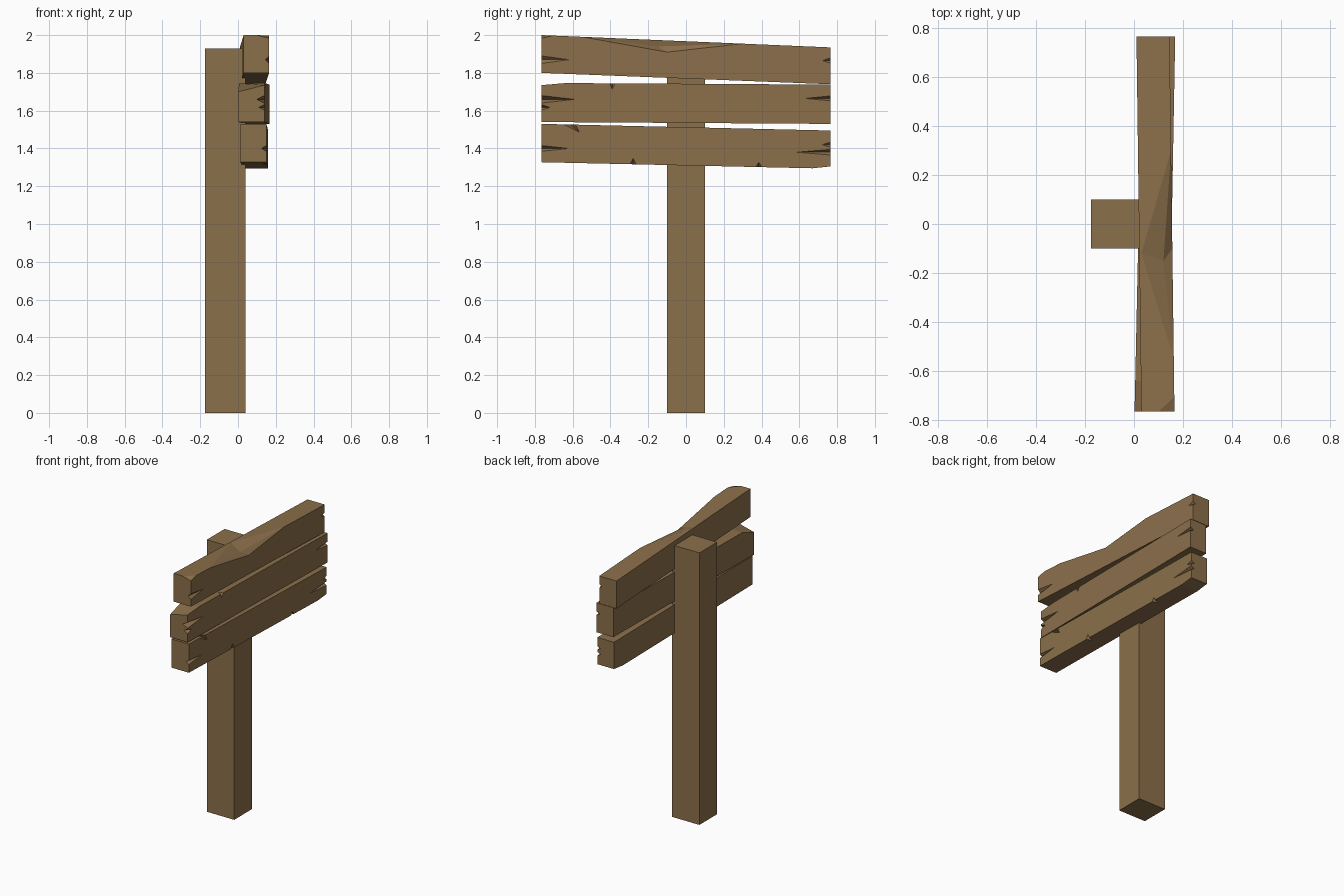
import bpy, bmesh
from mathutils import Vector as V

if "Cube" in bpy.data.objects:
    bpy.data.objects.remove(bpy.data.objects["Cube"])

wood = bpy.data.materials.new("wood")
wood.diffuse_color = (0.26, 0.16, 0.07, 1)
wood.use_nodes = True
wood.node_tree.nodes["Principled BSDF"].inputs["Base Color"].default_value = wood.diffuse_color


def make(name, bm):
    bmesh.ops.recalc_face_normals(bm, faces=bm.faces)
    me = bpy.data.meshes.new(name)
    bm.to_mesh(me)
    bm.free()
    ob = bpy.data.objects.new(name, me)
    bpy.context.collection.objects.link(ob)
    return ob


def hull(name, pts):
    bm = bmesh.new()
    for p in pts:
        bm.verts.new(p)
    bmesh.ops.convex_hull(bm, input=bm.verts[:])
    return make(name, bm)


def board(name, sections):
    """Loft of box sections: (y, x back, x front, z bottom, z top back, z top front)."""
    bm = bmesh.new()
    rings = [[bm.verts.new(p) for p in ((a, y, z0), (b, y, z0), (b, y, zf), (a, y, zb))]
             for y, a, b, z0, zb, zf in sections]
    for r, s in zip(rings, rings[1:]):
        for i in range(4):
            j = (i + 1) % 4
            bm.faces.new((r[i], r[j], s[j], s[i]))
    bm.faces.new(rings[0])
    bm.faces.new(rings[-1])
    ob = make(name, bm)
    ob.data.materials.append(wood)
    return ob


def cut(ob, pts):
    c = hull("cutter", pts)
    m = ob.modifiers.new("chip", 'BOOLEAN')
    m.operation, m.solver, m.object = 'DIFFERENCE', 'EXACT', c
    bpy.context.view_layer.objects.active = ob
    bpy.ops.object.modifier_apply(modifier=m.name)
    bpy.data.objects.remove(c)


def notch(ob, tip, deep, e1, e2):
    """Wedge on an edge: tip on the front face, deep on the adjoining face."""
    tip, deep, e1, e2 = V(tip), V(deep), V(e1), V(e2)
    cut(ob, (tip, deep, e1, e2, e1 + e2 - (tip + deep) / 2))


END = 0.765


def end_crack(ob, fx, s, z, h, tip_y, depth):
    e = s * END
    notch(ob, (fx(tip_y), tip_y, z), (fx(e) - depth, e, z),
          (fx(e), e, z - h), (fx(e), e, z + h))


def front(x0, x1):
    return lambda y: x0 + (x1 - x0) * (y + END) / (2 * END)


# Post
post = hull("post", [(x, y, z) for x in (-0.175, 0.04) for y in (-0.1, 0.1) for z in (0, 1.93)])
post.data.materials.append(wood)

# Top board with a long split along its upper front edge
f = front(0.165, 0.145)
top = board("top_board", [(-END, 0.03, f(-END), 1.80, 2.0, 2.0),
                          (END, 0.01, f(END), 1.74, 1.935, 1.935)])
tz = lambda y: 1.9675 - 0.0425 * y
p1, p2 = (f(-0.55), -0.55, tz(-0.55)), (f(0.3), 0.3, tz(0.3))
p3, q = (f(-0.1), -0.1, 1.91), (0.12, -0.15, 1.94)
b, up = (0.03, -0.12, tz(-0.12)), (0.25, -0.1, 2.1)
cut(top, (p1, p2, q, b, up))
cut(top, (p1, p2, p3, q, up))
cut(top, ((0.10, -END, 2.0), (0.165, -0.70, 1.998), (0.165, -END, 1.983), (0.2, -0.8, 2.05)))
end_crack(top, f, -1, 1.87, 0.02, -0.62, 0.02)
end_crack(top, f, 1, 1.865, 0.014, 0.722, 0.02)

# Middle board
f = front(0.14, 0.168)
mid = board("middle_board", [(-END, 0.002, f(-END), 1.54, 1.70, 1.735),
                             (-0.64, 0.005, f(-0.64), 1.539, 1.744, 1.746),
                             (END, 0.035, f(END), 1.53, 1.738, 1.738)])
end_crack(mid, f, -1, 1.66, 0.02, -0.59, 0.04)
end_crack(mid, f, -1, 1.617, 0.015, -0.72, 0.03)
end_crack(mid, f, 1, 1.665, 0.013, 0.63, 0.03)
notch(mid, (f(-0.39), -0.39, 1.715), (0.115, -0.39, 1.745),
      (f(-0.405), -0.405, 1.745), (f(-0.375), -0.375, 1.745))

# Bottom board
f = front(0.15, 0.16)
low = board("bottom_board", [(-END, 0.012, f(-END), 1.327, 1.53, 1.53),
                             (0.67, 0.028, f(0.67), 1.295, 1.497, 1.497),
                             (END, 0.03, f(END), 1.305, 1.495, 1.495)])
end_crack(low, f, -1, 1.40, 0.015, -0.62, 0.025)
end_crack(low, f, 1, 1.42, 0.013, 0.72, 0.025)
end_crack(low, f, 1, 1.38, 0.015, 0.585, 0.025)
notch(low, (f(-0.565), -0.565, 1.487), (0.11, -0.61, 1.526),
      (f(-0.65), -0.65, 1.528), (f(-0.585), -0.585, 1.526))
for y, h, z in ((-0.28, 0.033, 1.316), (0.385, 0.026, 1.301)):
    notch(low, (f(y), y, z + h), (0.12, y, z),
          (f(y), y - 0.016, z), (f(y), y + 0.016, z))
